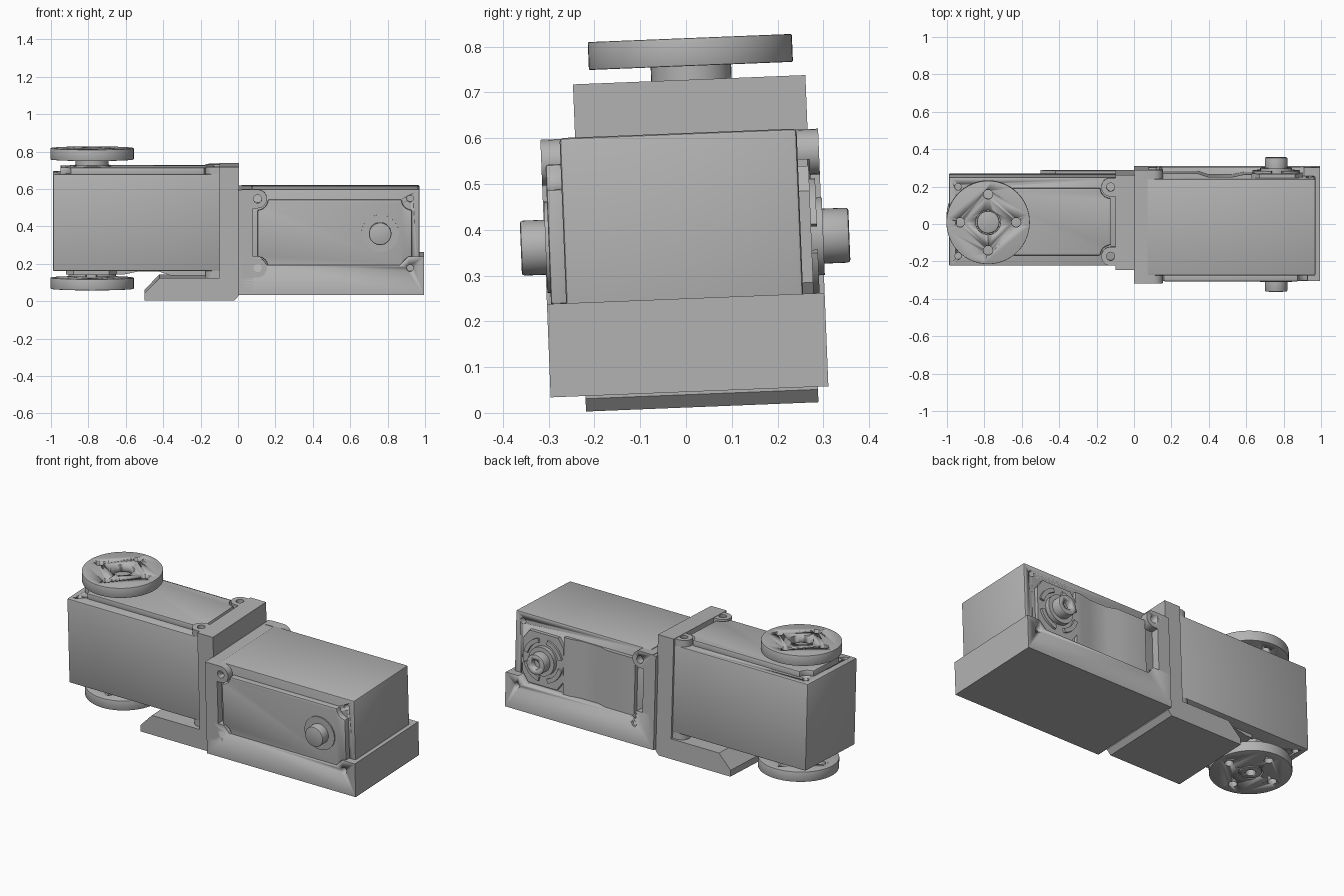
import bpy, bmesh, math
from mathutils import Matrix, Vector

if "Cube" in bpy.data.objects:
    bpy.data.objects.remove(bpy.data.objects["Cube"])

grey = bpy.data.materials.new("machined grey")
grey.use_nodes = True
colour = (0.45, 0.45, 0.45, 1)
grey.diffuse_color = colour
grey.node_tree.nodes["Principled BSDF"].inputs["Base Color"].default_value = colour

# The whole assembly leans slightly about its long axis
PIVOT = Vector((0, 0, 0.4))
LEAN = Matrix.Translation(PIVOT) @ Matrix.Rotation(0.04, 4, "X") @ Matrix.Translation(-PIVOT)


def frame(origin, u, w):
    """Local frame: u along the body, w along the output axis."""
    u, w = Vector(u), Vector(w)
    m = Matrix((u, w.cross(u), w)).transposed().to_4x4()
    return LEAN @ Matrix.Translation(origin) @ m


def finish(name, bm, bevel=0):
    bmesh.ops.recalc_face_normals(bm, faces=bm.faces)
    mesh = bpy.data.meshes.new(name)
    bm.to_mesh(mesh)
    bm.free()
    mesh.materials.append(grey)
    ob = bpy.data.objects.new(name, mesh)
    bpy.context.collection.objects.link(ob)
    bpy.ops.object.select_all(action="DESELECT")
    bpy.context.view_layer.objects.active = ob
    ob.select_set(True)
    if bevel:
        mod = ob.modifiers.new("soft edges", "BEVEL")
        mod.width, mod.segments = bevel, 2
        mod.limit_method = "ANGLE"
        bpy.ops.object.modifier_apply(modifier=mod.name)
    bpy.ops.object.shade_smooth_by_angle(angle=math.radians(35))
    return ob


def add_prism(bm, pts, lo, hi, m):
    face = bm.faces.new([bm.verts.new(m @ Vector((a, b, lo))) for a, b in pts])
    ext = bmesh.ops.extrude_face_region(bm, geom=[face])["geom"]
    move = m.to_3x3() @ Vector((0, 0, hi - lo))
    bmesh.ops.translate(bm, vec=move, verts=[g for g in ext if isinstance(g, bmesh.types.BMVert)])


def prism(name, pts, lo, hi, m, bevel=0):
    bm = bmesh.new()
    add_prism(bm, pts, lo, hi, m)
    return finish(name, bm, bevel)


def arc(r, a0, a1, n, cx=0, cy=0):
    return [(cx + r * math.cos(math.radians(a0 + (a1 - a0) * i / n)),
             cy + r * math.sin(math.radians(a0 + (a1 - a0) * i / n))) for i in range(n + 1)]


def circle(r, cx=0, cy=0, n=40):
    return arc(r, 0, 360, n, cx, cy)[:-1]


def rect(a0, a1, b0, b1):
    return [(a0, b0), (a1, b0), (a1, b1), (a0, b1)]


def drill(ob, holes, m):
    """Cut round holes given as (radius, u, v, low, high)."""
    bm = bmesh.new()
    for r, u, v, lo, hi in holes:
        add_prism(bm, circle(r, u, v, 24), lo, hi, m)
    cutter = finish("hole_cutter", bm)
    cutter.hide_render = True
    bpy.context.view_layer.objects.active = ob
    mod = ob.modifiers.new("holes", "BOOLEAN")
    mod.operation, mod.object, mod.solver = "DIFFERENCE", cutter, "EXACT"
    bpy.ops.object.modifier_apply(modifier=mod.name)
    bpy.data.objects.remove(cutter)


HALF_W, HALF_T = 0.237, 0.259      # body half width and half thickness
EAR_U, END_U, HOLE_V = -0.655, 0.16, 0.185


def servo(side, m):
    body = prism(side + "_servo_body", rect(-0.69, 0.21, -HALF_W, HALF_W), -HALF_T, HALF_T, m, 0.008)
    drill(body, [(0.018, END_U, s * HOLE_V, w - 0.04, w + 0.04)
                 for s in (-1, 1) for w in (-HALF_T, HALF_T)], m)
    # Raised cover with scooped corners around the screws
    outline = []
    for su, sv, start in ((1, 1, 270), (-1, 1, 360), (-1, -1, 90), (1, -1, 180)):
        cu = 0.17 if su > 0 else -0.655
        outline += arc(0.055, start, start - 90, 6, cu, sv * 0.18)
    prism(side + "_servo_cover", outline, HALF_T - 0.01, HALF_T + 0.033, m, 0.006)
    collar = prism(side + "_collar", circle(0.1), HALF_T, HALF_T + 0.04, m)
    # Rear cover: profile dips in the middle, extruded across the width
    side_frame = m @ Matrix.Rotation(math.pi / 2, 4, "X")
    dip = [(-0.61, -0.25), (-0.61, -0.285), (-0.42, -0.285), (-0.36, -0.265), (-0.24, -0.265),
           (-0.17, -0.28), (-0.13, -0.28), (-0.13, -0.25)]
    prism(side + "_rear_cover", dip, -0.17, 0.17, side_frame)
    seat = [(-0.13, -0.1), (-0.09, -0.155), (0.1, -0.155), (0.14, -0.1),
            (0.14, 0.1), (0.1, 0.155), (-0.09, 0.155), (-0.13, 0.1)]
    prism(side + "_rear_seat", seat, -0.282, -0.25, m)
    for i in range(4):
        a = 90 * i + 12
        prism(f"{side}_seat_rib_{i + 1}", arc(0.13, a, a + 62, 8) + arc(0.105, a + 62, a, 8), -0.295, -0.275, m)
    prism(side + "_rear_collar", circle(0.085), -0.308, -0.27, m)
    prism(side + "_front_shaft", circle(0.06), 0.25, 0.353, m, 0.006)
    rear = prism(side + "_rear_shaft", circle(0.06), -0.365, -0.26, m, 0.006)
    drill(rear, [(0.028, 0, 0, -0.4, -0.33)], m)


def horn(name, lo, hi, m):
    disc = prism(name, circle(0.223, n=64), lo, hi, m, 0.003)
    spots = [(0.15 * math.cos(i * math.pi / 2), 0.15 * math.sin(i * math.pi / 2)) for i in range(4)]
    drill(disc, [(0.025, u, v, lo - 0.02, hi + 0.02) for u, v in spots] + [(0.066, 0, 0, lo - 0.02, hi + 0.02)], m)


def tabs(name, m, lo, hi, end):
    """Pair of rounded screw ears reaching over the body edge."""
    for s in (-1, 1):
        b = s * HOLE_V
        pts = [(end, b - 0.05)] + arc(0.05, -90, 90, 12, EAR_U, b) + [(end, b + 0.05)]
        ob = prism(f"{name}_{'upper' if s > 0 else 'lower'}", pts, lo, hi, m)
        drill(ob, [(0.022, EAR_U, b, lo - 0.02, hi + 0.02)], m)


right = frame((0.76, -0.009, 0.374), (1, 0, 0), (0, -1, 0))
left = frame((-0.78, 0.025, 0.428), (-1, 0, 0), (0, 0, 1))
world = frame((0, 0, 0), (1, 0, 0), (0, -1, 0))     # x, z, toward the front

servo("horizontal", right)
servo("vertical", left)

# Output discs and their hubs on the vertical unit
horn("top_disc", 0.329, 0.39, left)
horn("bottom_disc", -0.363, -0.303, left)
hub = prism("top_hub", circle(0.088), 0.28, 0.34, left)
drill(hub, [(0.066, 0, 0, 0.335, 0.36)], left)

# Deep tray under the horizontal unit, with its end plate
prism("tray", rect(0, 0.995, 0.046, 0.25), -0.297, 0.31, world)
prism("tray_end_plate", rect(0, 0.08, 0.046, 0.606), -0.297, 0.31, world)
wall_cut = rect(0.16, 0.86, 0.205, 0.4)
bm = bmesh.new()
for lo, hi in ((0.268, 0.4), (-0.4, -0.25)):
    add_prism(bm, [(0.155, 0.205), (0.865, 0.205), (0.92, 0.26), (0.11, 0.26)], lo, hi, world)
notch = finish("notch_cutter", bm)
tray = bpy.data.objects["tray"]
bpy.context.view_layer.objects.active = tray
mod = tray.modifiers.new("scooped walls", "BOOLEAN")
mod.object, mod.solver = notch, "EXACT"
bpy.ops.object.modifier_apply(modifier=mod.name)
bpy.data.objects.remove(notch)
drill(tray, [(0.018, 0.92, 0.189, w - 0.04, w + 0.04) for w in (-0.297, 0.31)], world)
tabs("tray_front_ear", right, 0.25, 0.301, -0.74)
tabs("tray_rear_ear", right, -0.306, -0.25, -0.74)

# Bracket behind the vertical unit, with chamfered foot
bracket = [(-0.5, 0.012), (-0.02, 0.012), (0.005, 0.04), (0.005, 0.727), (-0.1, 0.727),
           (-0.1, 0.132), (-0.42, 0.132), (-0.5, 0.05)]
foot = prism("bracket", bracket, -0.274, 0.234, world)
drill(foot, [(0.016, 0.4, v, -0.45, -0.38) for v in (-0.15, 0.15)], left)
tabs("bracket_top_ear", left, 0.255, 0.297, -0.7)
tabs("bracket_bottom_ear", left, -0.3, -0.255, -0.7)
